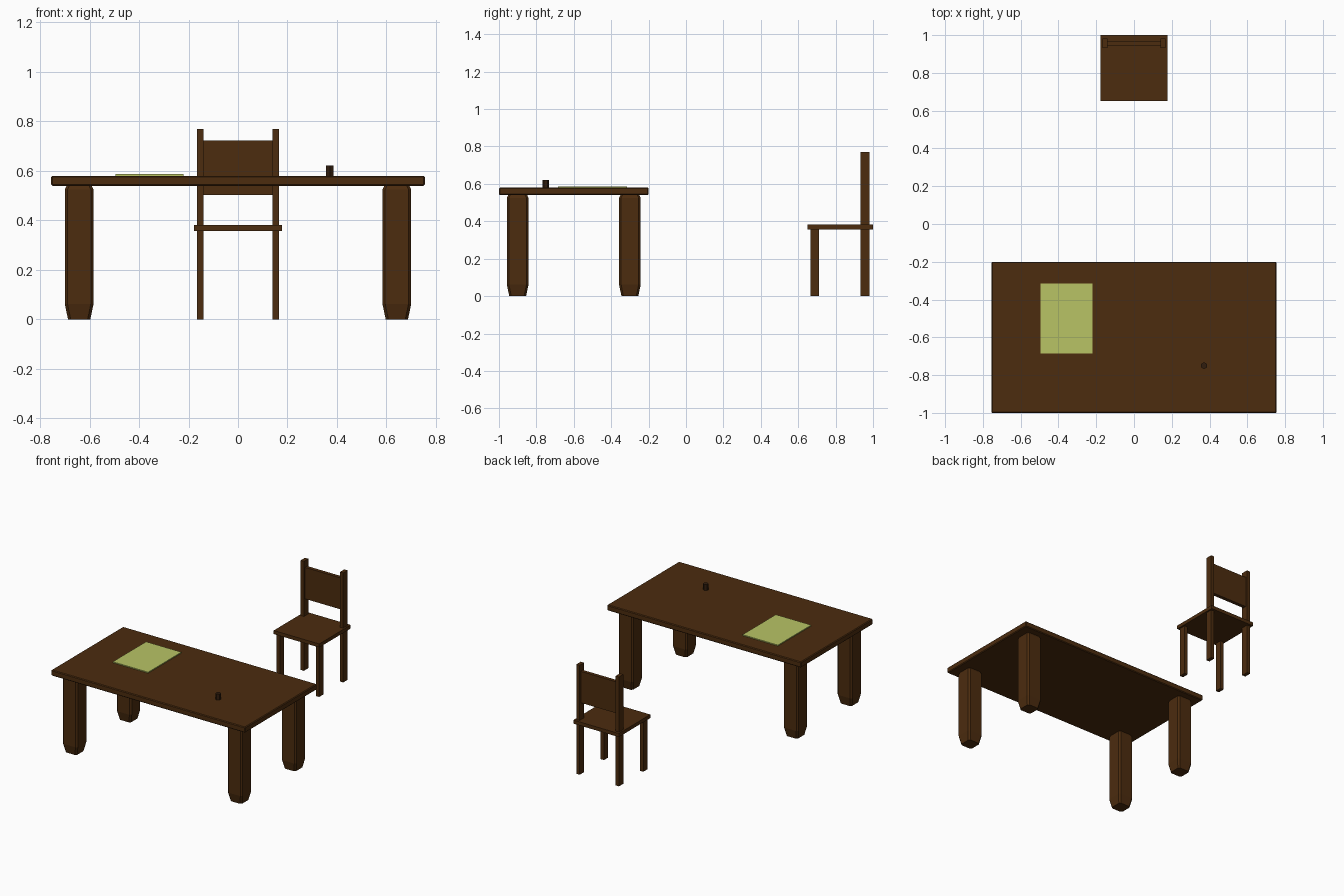
import bpy
import bmesh
from mathutils import Matrix, Vector

default = bpy.data.objects.get("Cube")
if default:
    bpy.data.objects.remove(default, do_unlink=True)


def material(name, color):
    mat = bpy.data.materials.new(name)
    mat.use_nodes = True
    mat.diffuse_color = (*color, 1)
    mat.node_tree.nodes["Principled BSDF"].inputs["Base Color"].default_value = (*color, 1)
    return mat


wood = material("brown wood", (0.072, 0.025, 0.0045))
dark_wood = material("dark brown", (0.03, 0.012, 0.004))
paper_green = material("pale green paper", (0.48, 0.55, 0.13))


def finish(name, bm, mat):
    bmesh.ops.recalc_face_normals(bm, faces=bm.faces)
    mesh = bpy.data.meshes.new(name)
    bm.to_mesh(mesh)
    bm.free()
    mesh.materials.append(mat)
    obj = bpy.data.objects.new(name, mesh)
    bpy.context.collection.objects.link(obj)
    return obj


def box(name, low, high, mat=wood, bevel=0):
    low, high = Vector(low), Vector(high)
    bm = bmesh.new()
    bmesh.ops.create_cube(bm, size=1, matrix=Matrix.Translation((low + high) / 2)
                          @ Matrix.Diagonal((*(high - low), 1)))
    if bevel:
        bmesh.ops.bevel(bm, geom=bm.edges[:], offset=bevel, segments=1, affect='EDGES')
    return finish(name, bm, mat)


def table_leg(name, x, y):
    # Chamfered square rings, tapered at the foot and shoulder
    bm = bmesh.new()
    rings = []
    for z, half in ((0, 0.045), (0.062, 0.058), (0.525, 0.058), (0.542, 0.05)):
        a, b = half, half - 0.011
        outline = [(a, -b), (a, b), (b, a), (-b, a), (-a, b), (-a, -b), (-b, -a), (b, -a)]
        rings.append([bm.verts.new((x + u, y + v, z)) for u, v in outline])
    for lower, upper in zip(rings, rings[1:]):
        for i in range(8):
            j = (i + 1) % 8
            bm.faces.new((lower[i], lower[j], upper[j], upper[i]))
    bm.faces.new(rings[0])
    bm.faces.new(rings[-1])
    finish(name, bm, wood)


# Table
box("table_top", (-0.755, -1, 0.54), (0.755, -0.2, 0.58), bevel=0.005)
for side, sx in (("left", 1), ("right", -1)):
    for end, y in (("front", -0.9), ("back", -0.3)):
        table_leg(f"table_leg_{end}_{side}", sx * 0.642, y)

# Things on the table
box("paper_sheet", (-0.495, -0.685, 0.579), (-0.22, -0.315, 0.587), paper_green)
bm = bmesh.new()
bmesh.ops.create_cone(bm, cap_ends=True, segments=6, radius1=0.018, radius2=0.018,
                      depth=0.042, matrix=Matrix.Translation((0.371, -0.75, 0.601)))
finish("small_pot", bm, dark_wood)

# Chair
box("chair_seat", (-0.177, 0.65, 0.357), (0.177, 1, 0.382))
box("chair_back_panel", (-0.142, 0.945, 0.502), (0.142, 0.97, 0.723))
for side, sx in (("left", 1), ("right", -1)):
    x0, x1 = sorted((sx * 0.14, sx * 0.166))
    box(f"chair_front_leg_{side}", (x0, 0.665, 0), (x1, 0.712, 0.36))
    box(f"chair_back_post_{side}", (x0, 0.933, 0), (x1, 0.982, 0.77))
